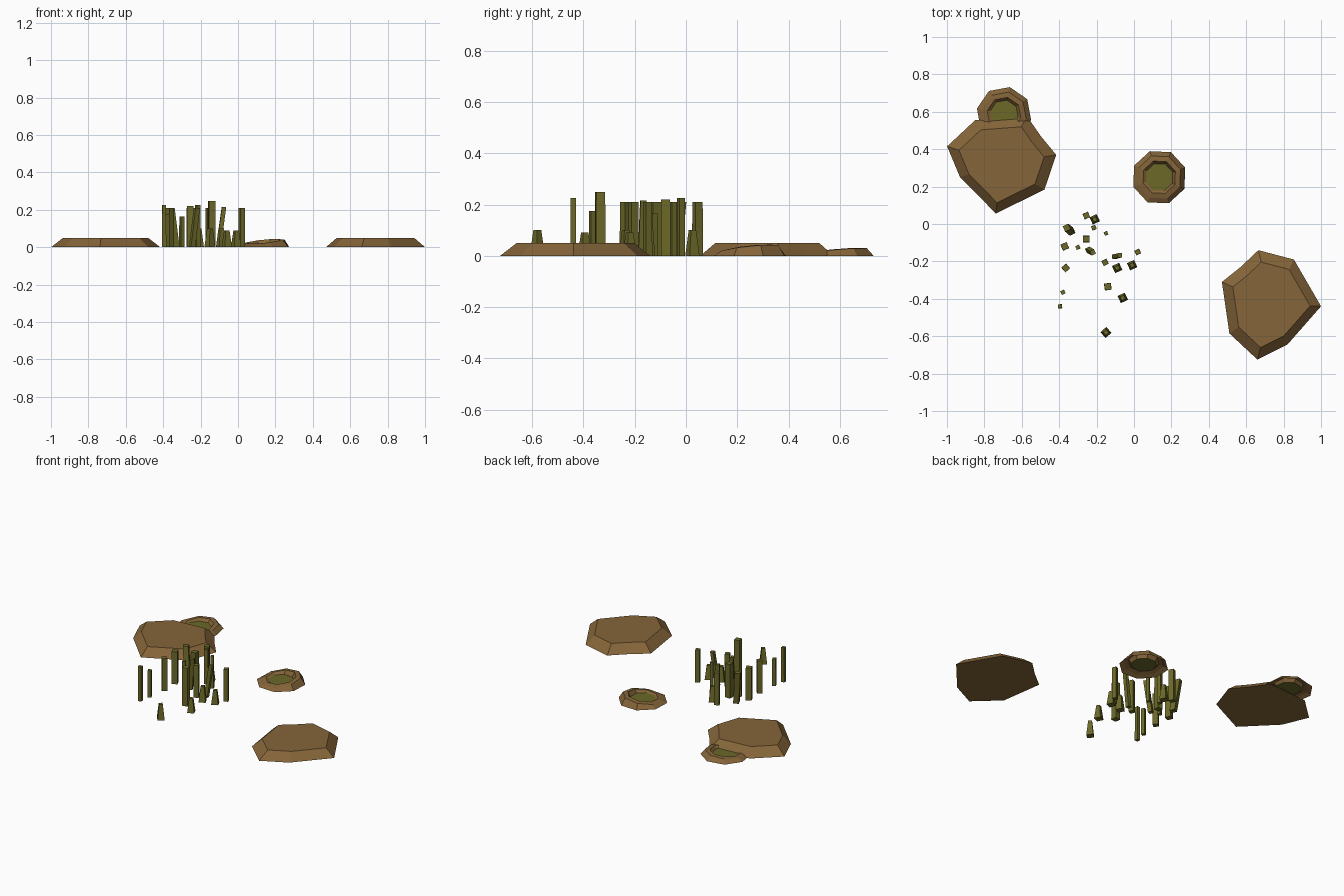
import bpy, bmesh, math

if "Cube" in bpy.data.objects:
    bpy.data.objects.remove(bpy.data.objects["Cube"])


def material(name, rgb):
    m = bpy.data.materials.new(name)
    m.diffuse_color = (*rgb, 1)
    m.use_nodes = True
    m.node_tree.nodes["Principled BSDF"].inputs["Base Color"].default_value = m.diffuse_color
    return m


brown = material("earth brown", (0.235, 0.130, 0.041))
green = material("reed green", (0.150, 0.140, 0.022))


def loft(name, loops, mats, cap_bottom=True, cap_mat=0):
    """Skin stacked loops of equal length, closing the last one."""
    bm = bmesh.new()
    rings = [[bm.verts.new(p) for p in lp] for lp in loops]
    n = len(rings[0])
    for a, b in zip(rings, rings[1:]):
        for i in range(n):
            j = (i + 1) % n
            bm.faces.new((a[i], a[j], b[j], b[i]))
    bm.faces.new(rings[-1]).material_index = cap_mat
    if cap_bottom:
        bm.faces.new(rings[0][::-1])
    me = bpy.data.meshes.new(name)
    bm.to_mesh(me)
    bm.free()
    for m in mats:
        me.materials.append(m)
    ob = bpy.data.objects.new(name, me)
    bpy.context.collection.objects.link(ob)


def spin(x, y, degrees):
    c, s = math.cos(math.radians(degrees)), math.sin(math.radians(degrees))
    return x * c - y * s, x * s + y * c


# Flat-topped earth mounds: the same outline, placed twice
OUTLINE = [(-.265, .12), (-.225, -.155), (-.075, -.295), (.085, -.215),
           (.265, -.01), (.12, .24), (-.07, .29), (-.165, .2)]


def mound(name, cx, cy, turn):
    pts = [spin(x, y, turn) for x, y in OUTLINE]
    loft(name, [[(cx + x * k, cy + y * k, z) for x, y in pts]
                for k, z in ((1, 0), (.78, .05))], [brown])


mound("right_mound", .735, -.43, 0)
mound("left_mound", -.71, .32, -94)


# Small craters: eight-sided raised rim, tilted crest, sunken green floor
def crater(name, cx, cy, turn, height):
    loops = []
    for radius, z, tilt in ((.148, 0, 0), (.121, .026, .10), (.092, .031, .10), (.077, .014, 0)):
        lp = []
        for i in range(8):
            a = math.radians(20 + 45 * i)
            dx, dy = radius * math.cos(a), radius * math.sin(a)
            x, y = spin(dx, dy, turn)
            lp.append((cx + x, cy + y, (z + tilt * (dx + dy)) * height))
        loops.append(lp)
    loft(name, loops, [brown, green], cap_bottom=False, cap_mat=1)


crater("right_crater", .135, .25, 0, 1)
crater("left_crater", -.695, .587, 13, .7)

# Reeds: square posts given as x, y, height, width; the short ones taper
REEDS = [
    (-.255, .045, .21, .032), (-.21, .025, .1, .042), (-.215, -.02, .225, .024), (-.15, -.05, .21, .02),
    (-.335, -.04, .21, .034), (-.37, -.12, .21, .036), (-.3, -.125, .165, .022), (-.255, -.08, .22, .036),
    (-.245, -.138, .21, .026), (-.155, -.205, .21, .03), (-.365, -.235, .21, .034), (-.105, -.175, .215, .024),
    (-.09, -.235, .1, .042), (-.01, -.22, .09, .042), (.02, -.15, .21, .028), (-.14, -.335, .248, .037),
    (-.38, -.365, .175, .022), (-.395, -.44, .225, .022), (-.06, -.395, .09, .042), (-.15, -.58, .1, .042),
]
LEAN = {4: (-.025, .02), 8: (.025, -.014), 11: (.03, .008)}  # top offset of leaning reeds
TURN = {10: 40, 11: 5, 15: 8, 17: 3, 19: 42, 7: 0}           # others are turned 25 degrees

for k, (x, y, h, w) in enumerate(REEDS):
    lx, ly = LEAN.get(k, (0, 0))
    top = w * (.52 if h <= .1 else .95)
    loops = []
    for size, cx, cy, z in ((w, x, y, 0), (top, x + lx, y + ly, h)):
        corners = [spin(size / 2, size / 2, TURN.get(k, 25) + 90 * i) for i in range(4)]
        loops.append([(cx + px, cy + py, z) for px, py in corners])
    loft(f"reed_{k + 1}", loops, [green])
